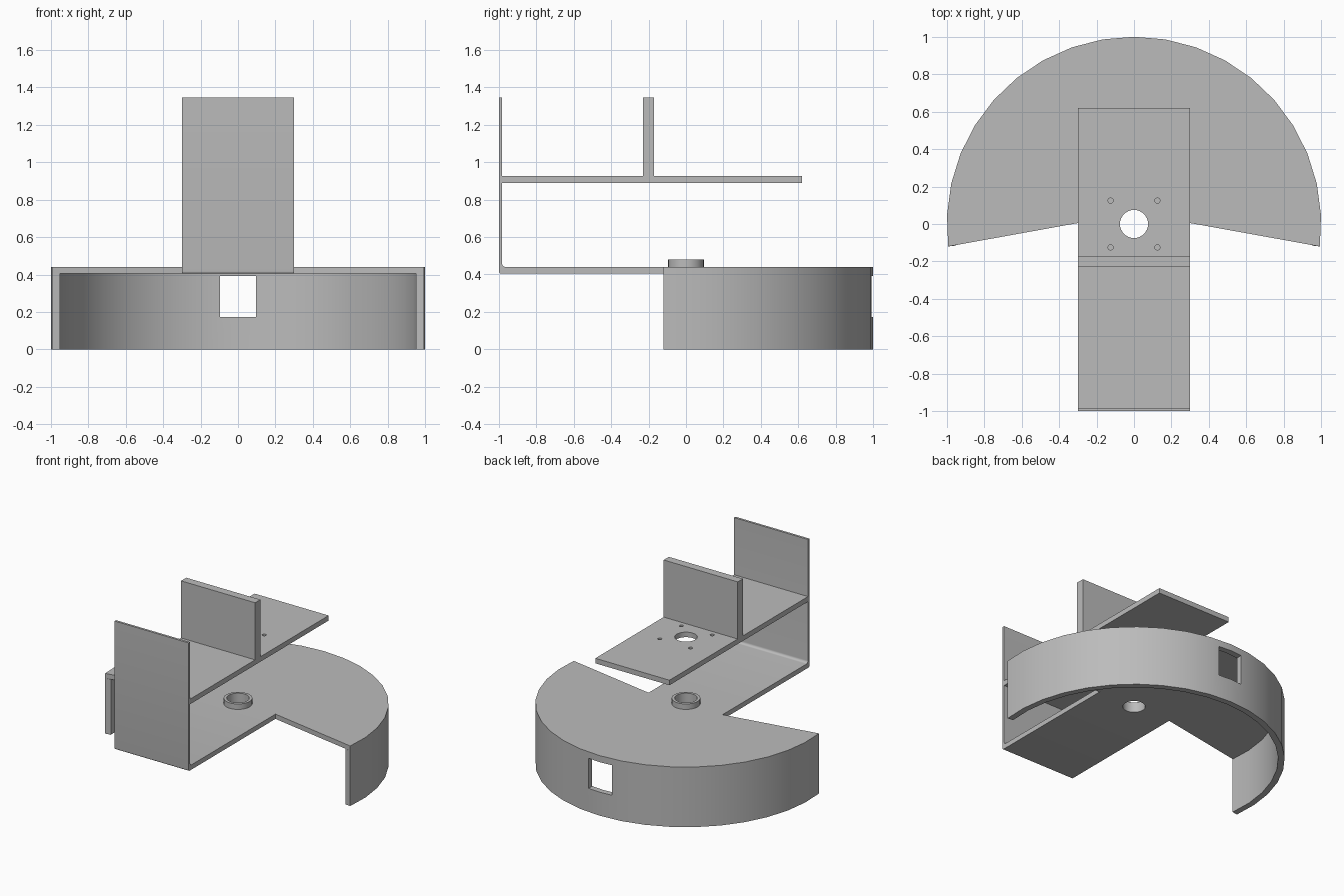
import bpy, bmesh, math
from mathutils import Vector

cube = bpy.data.objects.get("Cube")
if cube:
    bpy.data.objects.remove(cube, do_unlink=True)

grey = bpy.data.materials.new("plain_grey")
grey.use_nodes = True
GREY = (0.5, 0.5, 0.5, 1)
grey.diffuse_color = GREY
grey.node_tree.nodes["Principled BSDF"].inputs["Base Color"].default_value = GREY


def prism(name, outline, depth):
    """Extrude a closed 3D outline along a depth vector."""
    bm = bmesh.new()
    face = bm.faces.new([bm.verts.new(p) for p in outline])
    ext = bmesh.ops.extrude_face_region(bm, geom=[face])
    moved = [g for g in ext["geom"] if isinstance(g, bmesh.types.BMVert)]
    bmesh.ops.translate(bm, verts=moved, vec=Vector(depth))
    bmesh.ops.recalc_face_normals(bm, faces=bm.faces)
    mesh = bpy.data.meshes.new(name)
    bm.to_mesh(mesh)
    bm.free()
    mesh.materials.append(grey)
    obj = bpy.data.objects.new(name, mesh)
    bpy.context.collection.objects.link(obj)
    return obj


def box(name, x, y, z):
    outline = [(-x, y[0], z[0]), (x, y[0], z[0]), (x, y[1], z[0]), (-x, y[1], z[0])]
    return prism(name, outline, (0, 0, z[1] - z[0]))


def arc(radius, start, end, steps, cx=0, cy=0):
    angles = [math.radians(start + (end - start) * i / steps) for i in range(steps + 1)]
    return [(cx + radius * math.cos(a), cy + radius * math.sin(a)) for a in angles]


def cylinder(name, radius, z, x=0, y=0, sides=32):
    ring = arc(radius, 0, 360, sides, x, y)[:-1]
    return prism(name, [(px, py, z[0]) for px, py in ring], (0, 0, z[1] - z[0]))


def cut(target, cutter):
    """Subtract a cutter, then throw it away."""
    mod = target.modifiers.new("cut", "BOOLEAN")
    mod.operation, mod.solver, mod.object = "DIFFERENCE", "EXACT", cutter
    bpy.context.view_layer.objects.active = target
    bpy.ops.object.modifier_apply(modifier=mod.name)
    bpy.data.objects.remove(cutter, do_unlink=True)


HALF = 0.3            # half width of the bracket parts
FLOOR, TOP = 0.405, 0.44
SHELF = (0.89, 0.927)
BORE = 0.075
SWEEP = (-6.9, 186.9, 20)

# Fan-shaped plate joined to the bracket arm
fan = arc(1, *SWEEP) + [(-HALF, 0.005), (-HALF, -0.12), (HALF, -0.12), (HALF, 0.005)]
fan_plate = prism("fan_plate", [(x, y, FLOOR) for x, y in fan], (0, 0, TOP - FLOOR))
cut(fan_plate, cylinder("bore_cutter", BORE, (0.3, 0.6)))

# Curved skirt under the plate rim, with a square window at the back
band = arc(1, *SWEEP) + arc(0.957, *SWEEP)[::-1]
curved_skirt = prism("curved_skirt", [(x, y, 0) for x, y in band], (0, 0, FLOOR))
cut(curved_skirt, box("window_cutter", 0.095, (0.9, 1.1), (0.172, 0.392)))

# Collar round the bore
collar = cylinder("collar", 0.095, (TOP, 0.48))
cut(collar, cylinder("bore_cutter", BORE, (0.3, 0.6)))

# L-shaped bracket with a rounded bend, extruded across its width
profile = [(-0.12, TOP)] + arc(0.018, 270, 180, 6, -0.965, TOP + 0.018)
profile += [(-0.983, 1.345), (-1, 1.345)]
profile += arc(0.012, 180, 270, 5, -0.988, FLOOR + 0.012) + [(-0.12, FLOOR)]
bracket = prism("bracket", [(-HALF, y, z) for y, z in profile], (2 * HALF, 0, 0))

# Shelf with a central hole and four screw holes
shelf = box("shelf", HALF, (-0.983, 0.62), SHELF)
cut(shelf, cylinder("bore_cutter", BORE, (0.8, 1)))
for sx in (-1, 1):
    for sy in (-1, 1):
        cut(shelf, cylinder("screw_cutter", 0.014, (0.8, 1), sx * 0.125, sy * 0.125, 16))

# Upright divider on the shelf
divider = box("divider", HALF, (-0.23, -0.17), (SHELF[1], 1.345))

# Smooth the curved faces, keep corners crisp
bpy.ops.object.select_all(action="DESELECT")
for obj in (fan_plate, curved_skirt, collar, bracket, shelf, divider):
    obj.select_set(True)
bpy.context.view_layer.objects.active = fan_plate
bpy.ops.object.shade_smooth_by_angle(angle=math.radians(30))
